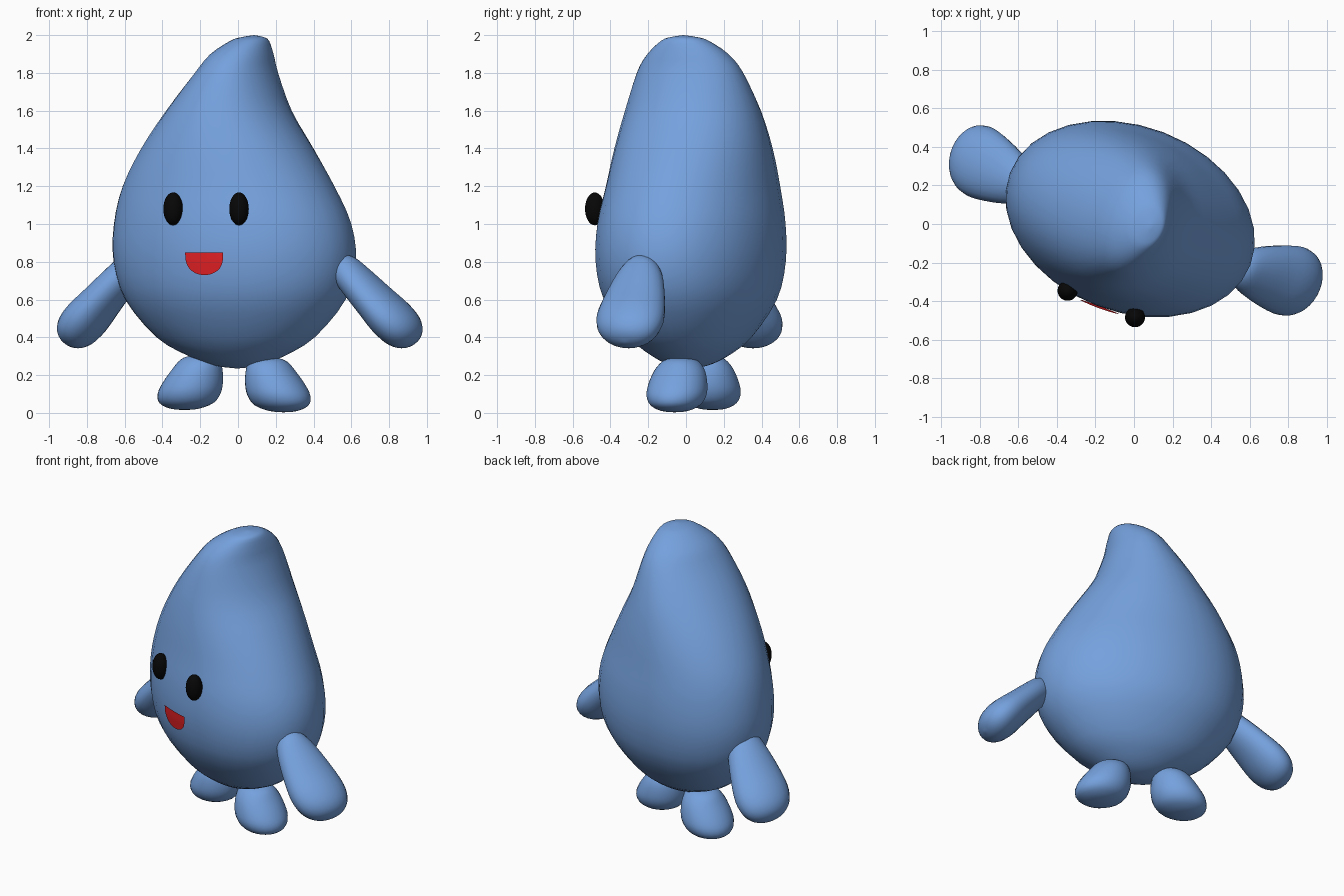
import bpy
import bmesh
import math
from mathutils import Matrix, Vector

cube = bpy.data.objects.get("Cube")
if cube:
    bpy.data.objects.remove(cube, do_unlink=True)

# The whole figure is turned a little about the vertical axis
TURN = Matrix.Rotation(math.radians(-21), 4, "Z")
SIDE, DEPTH = Vector((1, 0, 0)), Vector((0, 1, 0))


def material(name, colour):
    mat = bpy.data.materials.new(name)
    mat.use_nodes = True
    mat.diffuse_color = (*colour, 1)
    mat.node_tree.nodes["Principled BSDF"].inputs["Base Color"].default_value = (*colour, 1)
    return mat


BLUE = material("soft_blue", (0.18, 0.36, 0.73))
BLACK = material("black", (0.002, 0.002, 0.002))
RED = material("mouth_red", (0.78, 0.015, 0.018))


def finish(name, bm, mat, closed=True):
    """Turn the mesh into a smooth shaded object."""
    bm.transform(TURN)
    if closed:
        bmesh.ops.recalc_face_normals(bm, faces=bm.faces)
    for face in bm.faces:
        face.smooth = True
    mesh = bpy.data.meshes.new(name)
    bm.to_mesh(mesh)
    bm.free()
    mesh.materials.append(mat)
    obj = bpy.data.objects.new(name, mesh)
    bpy.context.collection.objects.link(obj)


def smooth_rows(rows, steps=3):
    """Catmull-Rom interpolation of rows of numbers."""
    result = []
    last = len(rows) - 1
    for i in range(last):
        quad = [rows[max(0, min(last, i + k))] for k in (-1, 0, 1, 2)]
        for s in range(steps):
            t = s / steps
            result.append(tuple(
                b + 0.5 * t * (c - a + t * (2 * a - 5 * b + 4 * c - d + t * (3 * (b - c) + d - a)))
                for a, b, c, d in zip(*quad)))
    return result + [tuple(rows[last])]


def loft(name, rings, across, along, mat, sides=32):
    """Skin elliptical rings (centre, half width, half depth); the ends are points."""
    bm = bmesh.new()
    loops = []
    for centre, a, b in rings[1:-1]:
        angles = [math.tau * k / sides for k in range(sides)]
        loops.append([bm.verts.new(centre + across * a * math.cos(t) + along * b * math.sin(t))
                      for t in angles])
    for lower, upper in zip(loops, loops[1:]):
        for k in range(sides):
            n = (k + 1) % sides
            bm.faces.new((lower[k], lower[n], upper[n], upper[k]))
    for loop, ring in ((loops[0], rings[0]), (loops[-1], rings[-1])):
        pole = bm.verts.new(ring[0])
        for k in range(sides):
            bm.faces.new((loop[k], loop[(k + 1) % sides], pole))
    finish(name, bm, mat)


# Teardrop body: height, sideways shift, half width, half depth
BODY_V = 0.017
body_rows = smooth_rows([
    (0.235, -0.01, 0, 0), (0.25, -0.01, 0.12, 0.09), (0.3, -0.015, 0.26, 0.19),
    (0.4, -0.02, 0.434, 0.306), (0.6, -0.021, 0.604, 0.435), (0.8, -0.025, 0.664, 0.478),
    (1.0, -0.037, 0.65, 0.474), (1.2, -0.06, 0.578, 0.443), (1.4, -0.067, 0.463, 0.412),
    (1.6, -0.058, 0.327, 0.365), (1.8, -0.015, 0.209, 0.292), (1.9, 0.016, 0.158, 0.222),
    (1.97, 0.06, 0.098, 0.13), (1.99, 0.077, 0.055, 0.07), (2.0, 0.085, 0, 0)])
loft("body", [(Vector((u, BODY_V, z)), a, b) for z, u, a, b in body_rows], SIDE, DEPTH, BLUE)


def body_front(u, z):
    """Depth position of the front of the body."""
    for low, high in zip(body_rows, body_rows[1:]):
        if low[0] <= z <= high[0]:
            t = (z - low[0]) / (high[0] - low[0])
            _, centre, a, b = [p + t * (q - p) for p, q in zip(low, high)]
            return BODY_V - b * math.sqrt(1 - ((u - centre) / a) ** 2)


# Paddle arms: position along the arm, half thickness, half depth
arm_rows = smooth_rows([
    (0, 0, 0), (0.025, 0.045, 0.05), (0.1, 0.078, 0.095), (0.25, 0.09, 0.135),
    (0.5, 0.102, 0.172), (0.7, 0.113, 0.187), (0.84, 0.107, 0.169),
    (0.93, 0.083, 0.127), (0.98, 0.046, 0.07), (1, 0, 0)])
# Stubby feet: height, sideways position, half width, half depth
foot_rows = smooth_rows([
    (0.003, 0.28, 0, 0), (0.01, 0.28, 0.075, 0.07), (0.04, 0.27, 0.145, 0.13),
    (0.09, 0.255, 0.168, 0.158), (0.15, 0.233, 0.16, 0.157), (0.22, 0.208, 0.133, 0.137),
    (0.27, 0.193, 0.104, 0.1), (0.29, 0.187, 0.06, 0.055), (0.296, 0.185, 0, 0)])

for label, sign, lift in (("left", 1, 0), ("right", -1, 0.012)):
    shoulder = Vector((0.56 * sign, -0.02, 0.815))
    tip = Vector((0.99 * sign, 0.03, 0.37))
    normal = (tip - shoulder).cross(DEPTH).normalized()
    loft(label + "_arm", [(shoulder.lerp(tip, t), a, b) for t, a, b in arm_rows],
         normal, DEPTH, BLUE, 24)
    loft(label + "_foot", [(Vector((u * sign - 0.034, 0.03, z + lift)), a, b)
                           for z, u, a, b in foot_rows], SIDE, DEPTH, BLUE, 24)

# Eyes: upright black beads resting on the face
for label, u, out in (("left", 0.178, 0.033), ("right", -0.197, 0.013)):
    bm = bmesh.new()
    bmesh.ops.create_uvsphere(bm, u_segments=24, v_segments=16, radius=1)
    place = Matrix.Translation((u, body_front(u, 1.08) - out, 1.08))
    bm.transform(place @ Matrix.Diagonal((0.052, 0.052, 0.087, 1)))
    finish(label + "_eye", bm, BLACK)

# Mouth: thin half-round sheet that follows the face
bm = bmesh.new()
rows = []
for i in range(13):
    drop = math.sin(math.pi / 2 * (1 - i / 12))
    z = 0.85 - 0.12 * drop
    half = 0.107 * math.sqrt(max(0.03, 1 - drop ** 3))
    row = []
    for j in range(13):
        u = half * (j / 6 - 1) - 0.013
        row.append(bm.verts.new((u, body_front(u, z) - 0.009, z)))
    rows.append(row)
for lower, upper in zip(rows, rows[1:]):
    for j in range(12):
        bm.faces.new((lower[j], lower[j + 1], upper[j + 1], upper[j]))
finish("mouth", bm, RED, closed=False)
